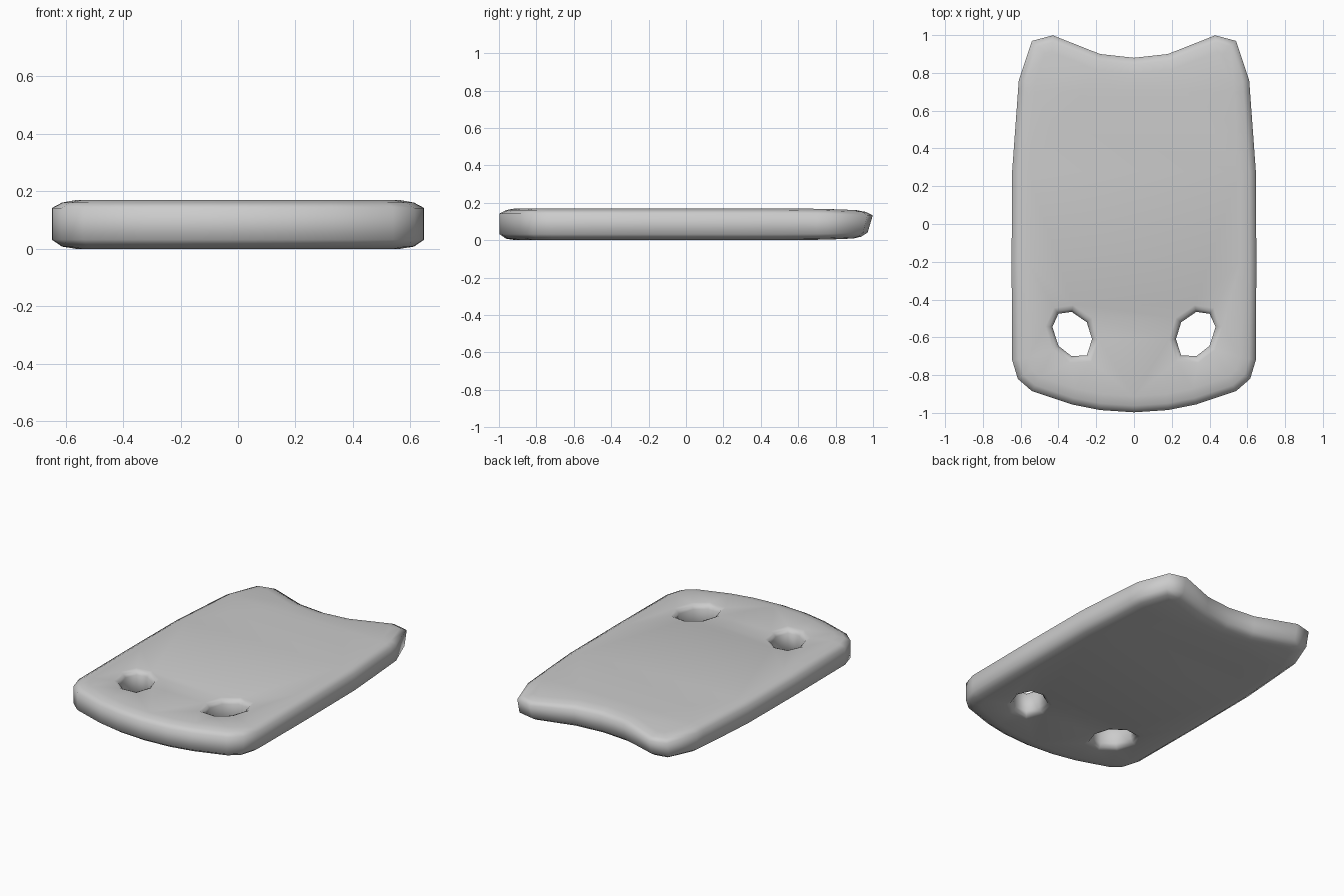
import bpy, bmesh
from mathutils import Vector

if "Cube" in bpy.data.objects:
    bpy.data.objects.remove(bpy.data.objects["Cube"])

# Right half of the slab outline, from back centre round to front centre
HALF = [(0, .88), (.18, .90), (.43, 1), (.54, .97), (.61, .76), (.645, .28), (.648, -.2),
        (.645, -.72), (.615, -.82), (.54, -.885), (.33, -.955), (.18, -.985), (0, -.997)]
# Right hole
HOLE = [(.432, -.545), (.40, -.475), (.33, -.465), (.25, -.52),
        (.222, -.61), (.25, -.695), (.33, -.70), (.40, -.645)]
# Rounded edge profile: inset into the material, height
EDGE = [(.085, 0.003), (.035, .011), (0, .035), (0, .145), (.035, .164), (.085, .173)]


def mirrored(points):
    return [(-x, y) for x, y in reversed(points)]


def inset(points, d):
    """Offset a closed loop by d towards the right of its direction."""
    out = []
    n = len(points)
    for i in range(n):
        a, b, c = (Vector(points[(i + k) % n]) for k in (-1, 0, 1))
        e1, e2 = (b - a).normalized(), (c - b).normalized()
        n1, n2 = Vector((e1.y, -e1.x)), Vector((e2.y, -e2.x))
        out.append(b + (n1 + n2) * d / (1 + n1.dot(n2)))
    return out


bm = bmesh.new()
bottom_edges, top_edges = [], []


def wall(points, amount):
    """Loft the rounded edge profile round one loop."""
    n = len(points)
    rings = [[bm.verts.new((p.x, p.y, z)) for p in inset(points, d * amount)] for d, z in EDGE]
    for r, s in zip(rings, rings[1:]):
        for i in range(n):
            j = (i + 1) % n
            bm.faces.new((r[i], r[j], s[j], s[i]))
    for ring, store in ((rings[0], bottom_edges), (rings[-1], top_edges)):
        store += [bm.edges.get((ring[i], ring[(i + 1) % n])) for i in range(n)]


# Outer rim and two hole walls, then the flat faces between them
wall(HALF + mirrored(HALF[1:-1]), 1)
wall(HOLE, .4)
wall(mirrored(HOLE), .4)
for edges, up in ((bottom_edges, -1), (top_edges, 1)):
    bmesh.ops.triangle_fill(bm, edges=edges, use_beauty=True, normal=(0, 0, up))

# Extra rows so the back end can taper
for y in (.5, .7):
    bmesh.ops.bisect_plane(bm, geom=bm.verts[:] + bm.edges[:] + bm.faces[:],
                           plane_co=(0, y, 0), plane_no=(0, 1, 0))
for v in bm.verts:
    t = max(0, v.co.y - .5) / .5
    v.co.z = .088 + (v.co.z - .088) * (1 - .16 * t * t)
    v.co.y -= max(0, v.co.y - .85) * .2 * max(0, .14 - v.co.z) / .1

z0 = min(v.co.z for v in bm.verts)
for v in bm.verts:
    v.co.z -= z0
bmesh.ops.recalc_face_normals(bm, faces=bm.faces[:])
for f in bm.faces:
    f.smooth = True

mesh = bpy.data.meshes.new("slab")
bm.to_mesh(mesh)
bm.free()
slab = bpy.data.objects.new("slab", mesh)
bpy.context.collection.objects.link(slab)
